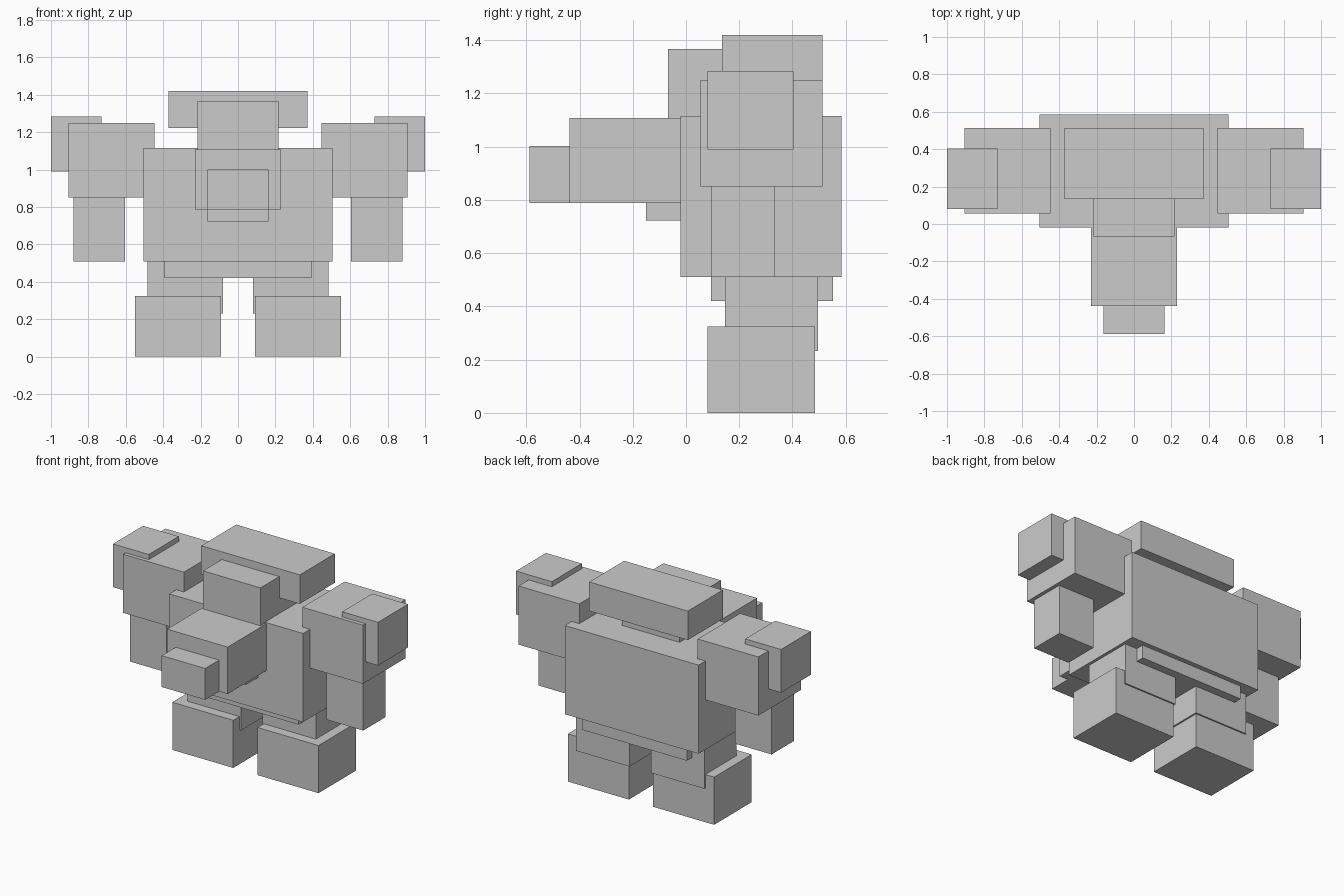
import bpy

if "Cube" in bpy.data.objects:
    bpy.data.objects.remove(bpy.data.objects["Cube"])


def box(name, x, y, z):
    """Axis-aligned box from (min, max) ranges."""
    bpy.ops.mesh.primitive_cube_add(
        size=1, location=[(a + b) / 2 for a, b in (x, y, z)])
    ob = bpy.context.object
    ob.name = name
    ob.scale = [b - a for a, b in (x, y, z)]
    bpy.ops.object.transform_apply(location=False, rotation=False, scale=True)
    return ob


def centred(name, half_width, y, z):
    return box(name, (-half_width, half_width), y, z)


def pair(name, x, y, z):
    box(name + "_right", x, y, z)
    box(name + "_left", (-x[1], -x[0]), y, z)


# Body core
centred("torso", 0.505, (-0.02, 0.585), (0.51, 1.115))
centred("pelvis", 0.393, (0.093, 0.552), (0.42, 0.53))

# Head, crest and protruding face blocks
centred("crest", 0.372, (0.135, 0.512), (1.222, 1.42))
centred("head", 0.217, (-0.067, 0.38), (1.107, 1.367))
centred("snout", 0.229, (-0.438, 0.0), (0.788, 1.108))
centred("nose", 0.164, (-0.588, -0.42), (0.788, 1.002))
centred("chin", 0.164, (-0.15, 0.0), (0.722, 0.80))

# Arms
pair("shoulder", (0.447, 0.905), (0.055, 0.512), (0.85, 1.25))
pair("shoulder_guard", (0.73, 1.0), (0.081, 0.404), (0.99, 1.285))
pair("forearm", (0.604, 0.88), (0.093, 0.334), (0.51, 0.88))

# Legs
pair("leg", (0.081, 0.485), (0.147, 0.495), (0.232, 0.53))
pair("foot", (0.092, 0.552), (0.08, 0.485), (0.0, 0.325))
